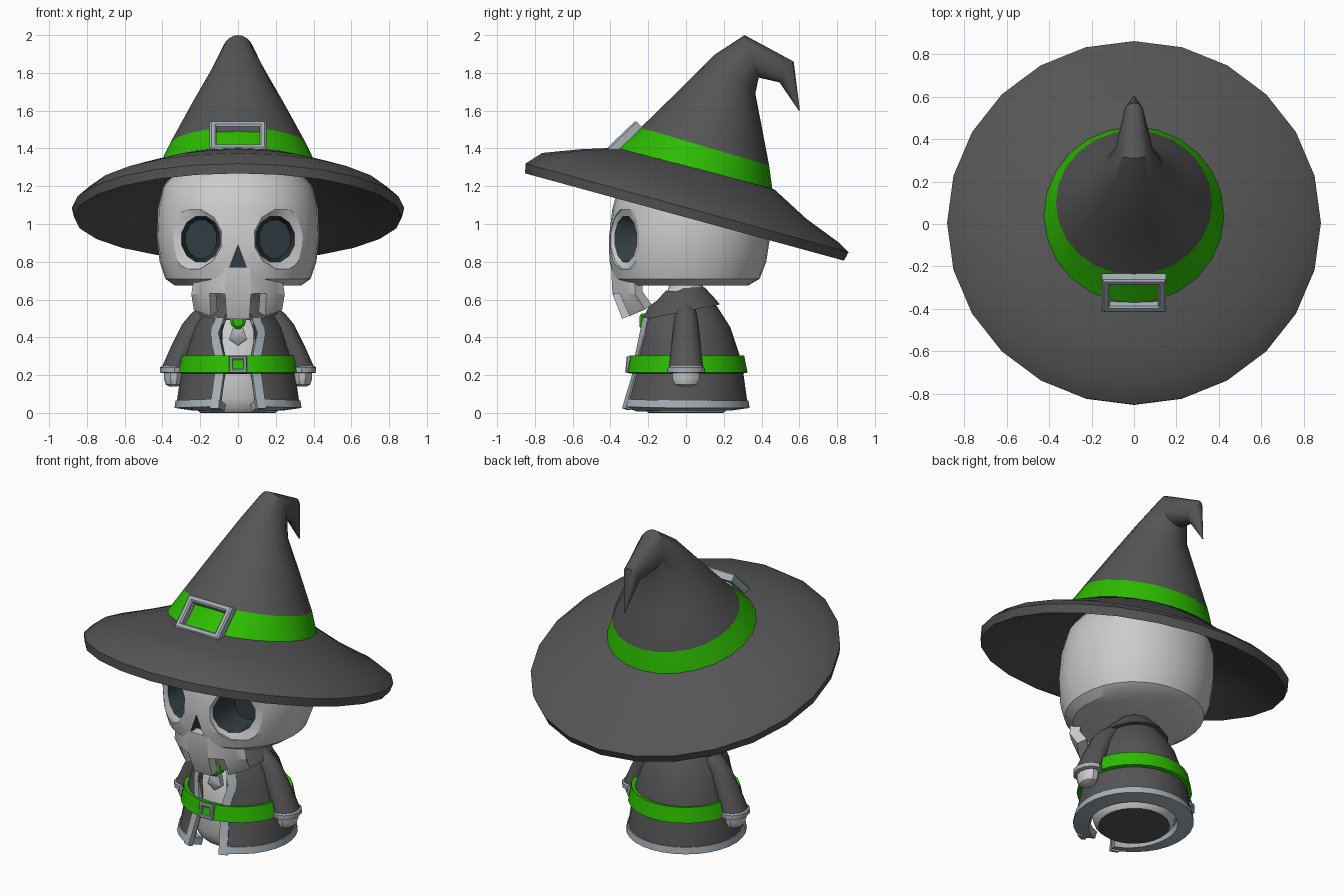
import bpy, bmesh, math
from mathutils import Vector as V

if "Cube" in bpy.data.objects:
    bpy.data.objects.remove(bpy.data.objects["Cube"])


def mat(name, r, g, b):
    m = bpy.data.materials.new(name)
    m.diffuse_color = (r, g, b, 1)
    m.use_nodes = True
    m.node_tree.nodes["Principled BSDF"].inputs["Base Color"].default_value = m.diffuse_color
    return m


DARK, BONE = mat("charcoal", .09, .09, .09), mat("bone", .6, .6, .59)
TRIM, GREEN = mat("trim", .38, .43, .47), mat("green", .025, .5, 0)
HOLE = mat("hollow", .03, .045, .055)


def finish(ob, angle=35):
    bpy.ops.object.select_all(action='DESELECT')
    ob.select_set(True)
    bpy.context.view_layer.objects.active = ob
    for m in list(ob.modifiers):
        bpy.ops.object.modifier_apply(modifier=m.name)
    bpy.ops.object.shade_smooth_by_angle(angle=math.radians(angle))


def make(name, verts, faces, mats, idx=None):
    me = bpy.data.meshes.new(name)
    me.from_pydata(verts, [], faces)
    for m in mats:
        me.materials.append(m)
    if idx:
        me.polygons.foreach_set("material_index", idx)
    bm = bmesh.new()
    bm.from_mesh(me)
    bmesh.ops.remove_doubles(bm, verts=bm.verts, dist=1e-4)
    bmesh.ops.recalc_face_normals(bm, faces=bm.faces)
    bm.to_mesh(me)
    bm.free()
    ob = bpy.data.objects.new(name, me)
    bpy.context.collection.objects.link(ob)
    return ob


def loft(name, rings, mats, n=24, caps=True, seg=None, phase=0, p=2, smooth=True):
    """Skin rings given as (centre, half axis a, half axis b); seg = material per band.
    caps: True = closed ends, False = open, None = last ring joins the first."""
    verts, faces, idx = [], [], []
    sp = lambda v: math.copysign(abs(v) ** (2 / p), v)
    for c, a, b in rings:
        for i in range(n):
            t = phase + 2 * math.pi * i / n
            verts.append(V(c) + V(a) * sp(math.cos(t)) + V(b) * sp(math.sin(t)))
    k = len(rings)
    for j in range(k - 1 if caps is not None else k):
        for i in range(n):
            i2, j2 = (i + 1) % n, (j + 1) % k
            faces.append((j * n + i, j * n + i2, j2 * n + i2, j2 * n + i))
            idx.append(seg[j] if seg else 0)
    if caps:
        faces += [tuple(range(n)), tuple(range((k - 1) * n, k * n))]
        idx += [seg[0], seg[-1]] if seg else [0, 0]
    ob = make(name, verts, faces, mats, idx)
    if smooth:
        finish(ob)
    return ob


def ring(f, b, hw):
    """Ring from a front and a back (y, z) point plus half width in x."""
    f, b = V((0, *f)), V((0, *b))
    return (f + b) / 2, (hw, 0, 0), (b - f) / 2


def oval(x, y, z, rx, ry):
    return (x, y, z), (rx, 0, 0), (0, ry, 0)


def buckle(name, c, up, w, h, t, d0, d1):
    up = V(up).normalized()
    nrm = V((1, 0, 0)).cross(up)
    q, e = math.sqrt(2), t * .25
    lv = [(0, d0), (0, d1 - e), (e, d1), (t - e, d1), (t, d1 - e), (t, d0)]
    return loft(name, [(V(c) + nrm * d, V((w - i, 0, 0)) * q, up * (h - i) * q) for i, d in lv],
                [TRIM], 4, None, phase=math.pi / 4)


def interp(pts, z):
    for (z0, v0), (z1, v1) in zip(pts, pts[1:]):
        if z <= z1:
            return v0 + (v1 - v0) * (z - z0) / (z1 - z0)
    return pts[-1][1]


# hat brim, tipped back, its top bulging at the front: (radius, height, front lift)
u, w = V((0, .9645, -.264)), V((0, .264, .9645))
brim = [(.3, .2, 0), (.42, .19, 0), (.65, .085, 0), (.868, -.003, 0), (.88, .047, 0), (.81, .105, .02), (.62, .178, .02),
        (.42, .262, 0), (.36, .27, 0)]
loft("hat_brim", [(V((0, -.007, 1.04)) + w * h, (r, 0, 0), u * r * 1.008 - w * t) for r, h, t in brim], [DARK], caps=False)
# hat crown with green band and bent tip
loft("hat_crown", [ring((-.4, 1.38), (.46, 1.165), .435), ring((-.24, 1.51), (.44, 1.31), .368),
                   ring((-.03, 1.715), (.4, 1.52), .25), ring((.15, 1.895), (.367, 1.69), .145),
                   ring((.31, 2), (.385, 1.775), .09), ring((.57, 1.86), (.495, 1.75), .045),
                   ring((.603, 1.6), (.597, 1.6), .004)],
     [DARK, GREEN], seg=[1, 0, 0, 0, 0, 0])
buckle("hat_buckle", (0, -.325, 1.457), (0, .72, .69), .15, .105, .036, -.025, .025)

# skull with eye and nose hollows
head = [(.675, .335, -.34, .33), (.71, .385, -.385, .39), (.8, .415, -.408, .425), (.93, .43, -.408, .445),
        (1.08, .425, -.39, .45), (1.2, .395, -.355, .42), (1.32, .3, -.25, .33), (1.4, .15, -.1, .18)]
skull = loft("skull", [ring((f, z), (b, z), hw) for z, hw, f, b in head], [BONE, HOLE], 32, p=2.1, smooth=False)
cutters = []
for s in (-1, 1):
    cutters.append(loft("eye_cutter", [((s * .304, -.449, .92), (s * .15, .083, 0), (0, 0, .163)),
                                       ((s * .232, -.317, .92), (s * .15, .083, 0), (0, 0, .163)),
                                       ((s * .196, -.32, .92), (s * .106, .06, 0), (0, 0, .125)),
                                       ((s * .195, -.16, .92), (s * .085, .03, 0), (0, 0, .105))],
                        [BONE, HOLE], 12, seg=[0, 0, 1], phase=math.pi / 12, smooth=False))
cutters.append(loft("nose_cutter", [((0, y, .783), (.069, 0, 0), (0, 0, .107)) for y in (-.5, -.3)],
                    [BONE, HOLE], 3, seg=[1], phase=math.pi / 2, smooth=False))
for c in cutters:
    c.hide_render = True
    m = skull.modifiers.new("cut", 'BOOLEAN')
    m.operation, m.solver, m.object = 'DIFFERENCE', 'EXACT', c
finish(skull, 33)
for c in cutters:
    bpy.data.objects.remove(c)

# upper jaw: curved plate with two gaps between the teeth
xs = [-.24, -.19, -.142, -.068, .068, .142, .19, .24]
rows = [(.77, -.377, .85), (.635, -.37, .94), (.505, -.32, .89)]
verts = [(x * k, y + 2.1 * x * x, z + (.055 * (x / .24) ** 2 if z < .6 else 0)) for z, y, k in rows for x in xs]
n = len(xs)
faces = [(j * n + i, j * n + i + 1, j * n + n + i + 1, j * n + n + i)
         for j in range(2) for i in range(n - 1) if not (j == 1 and i in (2, 4))]
jaw = make("upper_jaw", verts, faces, [BONE])
m = jaw.modifiers.new("thick", 'SOLIDIFY')
m.thickness, m.offset = .06, 0
finish(jaw, 25)

# torso inside the robe
loft("torso", [oval(0, 0, z, r, r) for z, r in [(0, .19), (.001, .2), (.025, .225), (.08, .24), (.25, .25), (.45, .2),
                                                (.58, .12), (.7, .08)]],
     [BONE, DARK], seg=[1, 0, 0, 0, 0, 0, 0])

# robe, open at the front, with trim and belt
R = lambda z: interp([(.02, .33), (.2, .305), (.3, .285), (.45, .235), (.56, .165), (.64, .1)], z)
gap = lambda z: math.asin(min(.9, interp([(.02, .1), (.2, .075), (.3, .075), (.42, .1), (.5, .07), (.64, .04)], z) / R(z)))
push = lambda z: interp([(.02, .018), (.2, -.018), (.3, -.012), (.5, .035), (.64, .02)], z)
TAU = 2 * math.pi


def wrap(name, zs, start, end, off, material, n=28, thick=.02, front=push):
    verts = []
    for z in zs:
        for i in range(n + 1):
            a = start(z) + (end(z) - start(z)) * i / n
            r = R(z) + off
            verts.append((r * math.sin(a), -r * math.cos(a) - front(z) * max(0, math.cos(a)), z))
    k = n + 1
    ob = make(name, verts, [(j * k + i, j * k + i + 1, j * k + k + i + 1, j * k + k + i)
                            for j in range(len(zs) - 1) for i in range(n)], [material])
    m = ob.modifiers.new("thick", 'SOLIDIFY')
    m.thickness, m.offset = thick, 0
    finish(ob)


wrap("robe", [.03, .2, .3, .38, .45, .51, .56, .64], gap, lambda z: TAU - gap(z), -.01, DARK)
wrap("robe_hem", [.02, .06], gap, lambda z: TAU - gap(z), -.038, TRIM, thick=.09)
edge = [.02, .1, .2, .3, .42, .5]
wrap("robe_trim_right", edge, gap, lambda z: gap(z) + .05 / R(z), -.007, TRIM, 2, .03)
wrap("robe_trim_left", edge, lambda z: TAU - gap(z) - .05 / R(z), lambda z: TAU - gap(z), -.007, TRIM, 2, .03)
wrap("belt", [.21, .3], lambda z: 0, lambda z: TAU, .006, GREEN, thick=.035, front=lambda z: -.01)
buckle("belt_buckle", (0, -.3, .255), (0, .1, 1), .048, .045, .02, -.03, .018)

# collar
loft("collar", [ring((-.2, .5), (.15, .575), .17), ring((-.24, .49), (.185, .575), .215),
                ring((-.2, .565), (.15, .615), .175), ring((-.06, .66), (.1, .665), .1)], [DARK], 14)

# pendant and clasp
loft("collar_clasp", [((0, y, .485), (r, 0, 0), (0, 0, r)) for y, r in [(-.19, .042), (-.235, .042), (-.247, .028)]], [GREEN], 10)
loft("pendant", [((0, y, .405), (r, 0, 0), (0, 0, r)) for y, r in [(-.18, .05), (-.23, .05), (-.245, .02)]],
     [TRIM], 5, phase=-math.pi / 2)

# sleeves, cuffs and hands
for s, side in ((-1, "left"), (1, "right")):
    loft("sleeve_" + side, [oval(s * x, 0, z, rx, ry) for x, z, rx, ry in
                            [(.14, .585, .03, .035), (.185, .53, .06, .055), (.225, .47, .07, .065),
                             (.285, .35, .07, .078), (.332, .235, .074, .09)]], [DARK], 12)
    loft("cuff_" + side, [oval(s * .335, 0, z, .075 + e, .093 + e) for z, e in
                          [(.247, -.005), (.24, .004), (.215, .004), (.21, -.01)]], [TRIM], 12)
    loft("hand_" + side, [oval(s * .34, 0, z, r * .7, r) for z, r in
                          [(.23, .075), (.18, .075), (.15, .06), (.14, .035)]], [BONE], 10)
